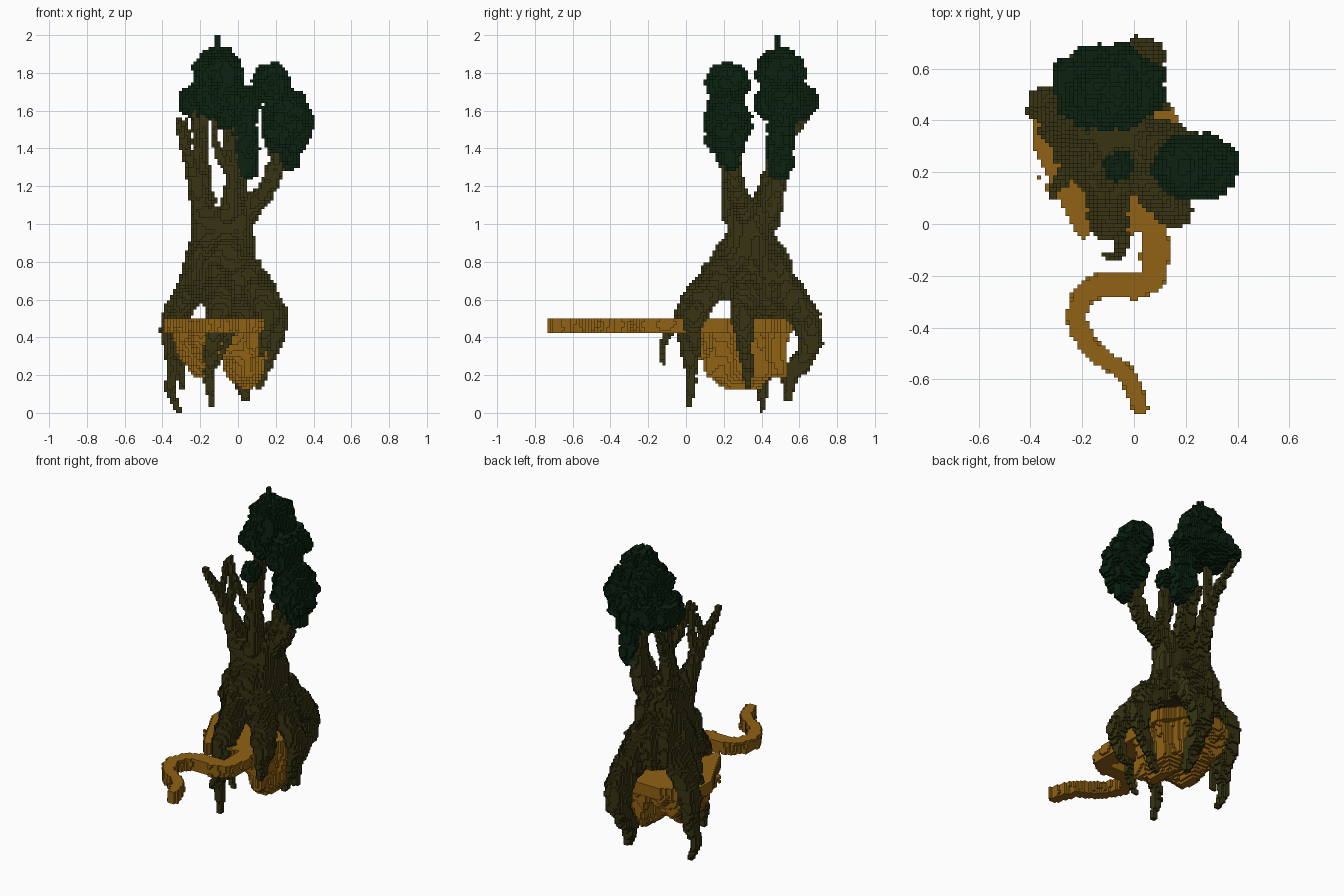
import bpy
import math
from mathutils import Vector, noise

cube = bpy.data.objects.get("Cube")
if cube:
    bpy.data.objects.remove(cube, do_unlink=True)

V = 2 / 128          # voxel size
owner = {}           # voxel -> part name
part_material = {}   # part name -> material


def material(name, rgb):
    m = bpy.data.materials.new(name)
    m.use_nodes = True
    m.diffuse_color = (*rgb, 1)
    bsdf = m.node_tree.nodes["Principled BSDF"]
    bsdf.inputs["Base Color"].default_value = (*rgb, 1)
    bsdf.inputs["Roughness"].default_value = 0.9
    return m


BARK = material("dark olive bark", (0.038, 0.034, 0.006))
LEAF = material("deep green leaves", (0.0035, 0.016, 0.0055))
EARTH = material("ochre earth", (0.28, 0.122, 0.007))
PLATE = (.437, .492)  # bottom and top of the ground


def fill(part, mat, lo, hi, inside):
    """Claim every free voxel in the box lo..hi whose centre passes the test."""
    part_material[part] = mat
    a = [math.floor(c / V) for c in lo]
    b = [math.ceil(c / V) for c in hi]
    for i in range(a[0], b[0]):
        for j in range(a[1], b[1]):
            for k in range(max(0, a[2]), min(128, b[2])):
                if (i, j, k) not in owner:
                    p = Vector((i + .5, j + .5, k + .5)) * V
                    if inside(p):
                        owner[i, j, k] = part


def spline(points, n=4):
    """Smooth curve through the points, n steps per span."""
    pts = [Vector(p) for p in points]
    pts = [pts[0], *pts, pts[-1]]
    out = []
    for a, b, c, d in zip(pts, pts[1:], pts[2:], pts[3:]):
        for t in (s / n for s in range(n)):
            out.append(b + (c - a) * (t / 2) + (a * 2 - b * 5 + c * 4 - d) * (t * t / 2)
                       + (b * 3 - a - c * 3 + d) * (t ** 3 / 2))
    return out + [pts[-1]]


def limb(part, r0, r1, *points, mat=BARK, slab=None):
    """Knobbly tube tapering from r0 to r1; with a slab, a flat ribbon between two heights."""
    pts = spline(points)
    for n, (a, b) in enumerate(zip(pts, pts[1:])):
        r = r0 + (r1 - r0) * (n + .5) / (len(pts) - 1)
        d = b - a

        def inside(p):
            q = p - a
            if slab:
                q.z = 0
            t = max(0, min(1, q.dot(d) / d.length_squared))
            return (q - d * t).length < max(.012, r * (1 + .3 * noise.noise(p * 16)))
        lo = [min(u, v) - r * 1.3 for u, v in zip(a, b)]
        hi = [max(u, v) + r * 1.3 for u, v in zip(a, b)]
        if slab:
            lo[2], hi[2] = slab
        fill(part, mat, lo, hi, inside)


def stack(part, mat, rough, *rings):
    """Solid through elliptical rings (z, cx, cy, rx, ry), lowest first."""
    def inside(p):
        for s, e in zip(rings, rings[1:]):
            if s[0] <= p.z < e[0]:
                t = (p.z - s[0]) / (e[0] - s[0])
                cx, cy, rx, ry = [u + (v - u) * t for u, v in zip(s[1:], e[1:])]
                w = noise.noise(Vector((p.x * 13, p.y * 13, p.z * 5)))
                return math.hypot((p.x - cx) / rx, (p.y - cy) / ry) < 1 + rough * w
        return False
    lo = [min(r[i] - r[i + 2] * 1.4 for r in rings) for i in (1, 2)]
    hi = [max(r[i] + r[i + 2] * 1.4 for r in rings) for i in (1, 2)]
    fill(part, mat, lo + [rings[0][0]], hi + [rings[-1][0]], inside)


def clump(part, centre, core, ball=.068, count=14):
    """Leaf cluster: an ellipsoid core studded with balls along a golden spiral."""
    centre, core = Vector(centre), Vector(core)
    balls = []
    for n in range(count):
        z = 1 - 2 * (n + .5) / count
        w, turn = math.sqrt(1 - z * z), n * math.pi * (3 - math.sqrt(5))
        spot = (w * math.cos(turn), w * math.sin(turn), z)
        balls.append(centre + Vector([u * c for u, c in zip(spot, core)]))

    def inside(p):
        if sum((u / (c + .03)) ** 2 for u, c in zip(p - centre, core)) < 1:
            return True
        r = ball * (1 + .25 * noise.noise(p * 20))
        return any((p - b).length < r for b in balls)
    reach = core + Vector((1, 1, 1)) * ball * 1.3
    fill(part, LEAF, centre - reach, centre + reach, inside)


# Leaf clusters
clump("rear_foliage", (-.1, .5, 1.8), (.075, .07, .075))
clump("rear_foliage", (-.1, .53, 1.65), (.165, .11, .05), count=20)
clump("rear_foliage", (.04, .5, 1.42), (.02, .025, .14), ball=.06)
limb("rear_foliage", .02, .012, (-.115, .48, 1.88), (-.115, .48, 2), mat=LEAF)
clump("side_foliage", (.18, .22, 1.74), (.04, .055, .055))
clump("side_foliage", (.26, .22, 1.53), (.08, .065, .12), count=20)
clump("side_foliage", (.27, .23, 1.36), (.01, .01, .03), ball=.055, count=4)
clump("small_leaf_tuft", (-.06, .22, 1.56), (.005, .005, .01), ball=.055, count=2)

# Trunk standing clear of the ground on its roots
stack("trunk", BARK, .28, (.6, -.07, .34, .19, .2), (.68, -.08, .33, .21, .23),
      (.8, -.09, .33, .185, .2), (.96, -.09, .335, .165, .125), (1.09, -.08, .34, .15, .15))

# Arching roots that drape over the rim of the ground
limb("front_root", .09, .012, (-.1, .2, .74), (-.1, .03, .58), (-.12, -.01, .46),
     (-.15, .03, .22), (-.14, .01, .04))
limb("front_left_root", .09, .012, (.03, .2, .74), (.15, .06, .55), (.15, .04, .44), (.12, .06, .3))
limb("left_root", .09, .018, (.05, .33, .74), (.19, .3, .53), (.2, .31, .4), (.11, .33, .14))
limb("back_root", .1, .025, (-.05, .44, .74), (.03, .6, .55), (.03, .66, .38),
     (.02, .56, .2), (.04, .54, .08))
limb("right_root", .09, .012, (-.18, .38, .74), (-.3, .45, .57), (-.35, .46, .44),
     (-.33, .42, .25), (-.36, .41, .13), (-.31, .4, .008))
limb("front_rootlet", .03, .012, (-.05, .02, .48), (-.05, -.11, .4), (-.11, -.12, .26))
limb("right_rootlet", .06, .014, (-.2, .28, .7), (-.33, .36, .5), (-.29, .38, .14))

# Branches, each followed by its bare twigs
limb("right_front_branch", .065, .013, (-.18, .28, 1.04), (-.24, .23, 1.27), (-.32, .11, 1.55))
limb("right_front_branch", .03, .014, (-.24, .23, 1.28), (-.21, .24, 1.4), (-.23, .25, 1.59))
limb("right_front_branch", .022, .012, (-.26, .2, 1.36), (-.28, .28, 1.55))
limb("middle_branch", .06, .018, (-.06, .25, 1.04), (-.03, .23, 1.22), (-.06, .22, 1.54))
limb("middle_branch", .03, .013, (-.05, .22, 1.28), (-.11, .2, 1.4), (-.13, .15, 1.55))
limb("left_branch", .065, .03, (.02, .32, 1.04), (.17, .26, 1.22), (.24, .23, 1.5))
limb("left_branch", .03, .018, (.21, .25, 1.3), (.18, .28, 1.42), (.22, .3, 1.53))
limb("rear_branch", .075, .03, (-.03, .42, 1.02), (0, .49, 1.27), (-.04, .48, 1.6))
limb("right_rear_branch", .065, .013, (-.17, .4, 1.03), (-.19, .46, 1.3), (-.24, .64, 1.57))
limb("right_rear_branch", .03, .02, (-.19, .46, 1.3), (-.18, .47, 1.6))

# Floating ground: thin irregular plate with hanging rock lobes
outline = [(-.39, .45), (-.39, .3), (-.28, .07), (-.2, -.07), (-.13, .01), (-.02, -.04),
           (.12, -.03), (.17, .42), (.05, .57), (-.2, .56)]


def in_outline(p):
    hit = False
    for (x0, y0), (x1, y1) in zip(outline, outline[1:] + outline[:1]):
        if (y0 > p.y) != (y1 > p.y) and p.x < x0 + (p.y - y0) * (x1 - x0) / (y1 - y0):
            hit = not hit
    return hit


fill("ground_plate", EARTH, (-.4, -.08, PLATE[0]), (.2, .6, PLATE[1]), in_outline)
stack("right_ground_lobe", EARTH, .45, (.19, -.2, .27, .03, .06), (.28, -.19, .29, .09, .18),
      (.45, -.2, .3, .17, .24))
stack("left_ground_lobe", EARTH, .4, (.12, .04, .3, .025, .08), (.2, .03, .31, .085, .19),
      (.45, 0, .3, .15, .24))

# Winding path
bends = [(.07, .02), (.08, -.17), (.02, -.235), (-.14, -.24), (-.22, -.34), (-.17, -.48),
         (-.03, -.58), (.025, -.71)]
limb("winding_path", .052, .03, *[(x, y, PLATE[0]) for x, y in bends], mat=EARTH, slab=PLATE)

# Build one blocky mesh per part from its exposed voxel sides
sides = []
for axis in range(3):
    u, v = (axis + 1) % 3, (axis + 2) % 3
    for s in (0, 1):
        quad = []
        for cu, cv in ((0, 0), (1, 0), (1, 1), (0, 1)):
            c = [0, 0, 0]
            c[axis], c[u], c[v] = s, cu, cv
            quad.append(tuple(c))
        step = [0, 0, 0]
        step[axis] = 2 * s - 1
        sides.append((step, quad if s else quad[::-1]))

meshes = {part: ({}, []) for part in part_material}
for cell, part in owner.items():
    verts, faces = meshes[part]
    for step, quad in sides:
        if tuple(c + s for c, s in zip(cell, step)) not in owner:
            corners = [tuple(c + q for c, q in zip(cell, o)) for o in quad]
            faces.append([verts.setdefault(c, len(verts)) for c in corners])

for part, (verts, faces) in meshes.items():
    mesh = bpy.data.meshes.new(part)
    mesh.from_pydata([[c * V for c in vert] for vert in verts], [], faces)
    mesh.materials.append(part_material[part])
    bpy.context.collection.objects.link(bpy.data.objects.new(part, mesh))
